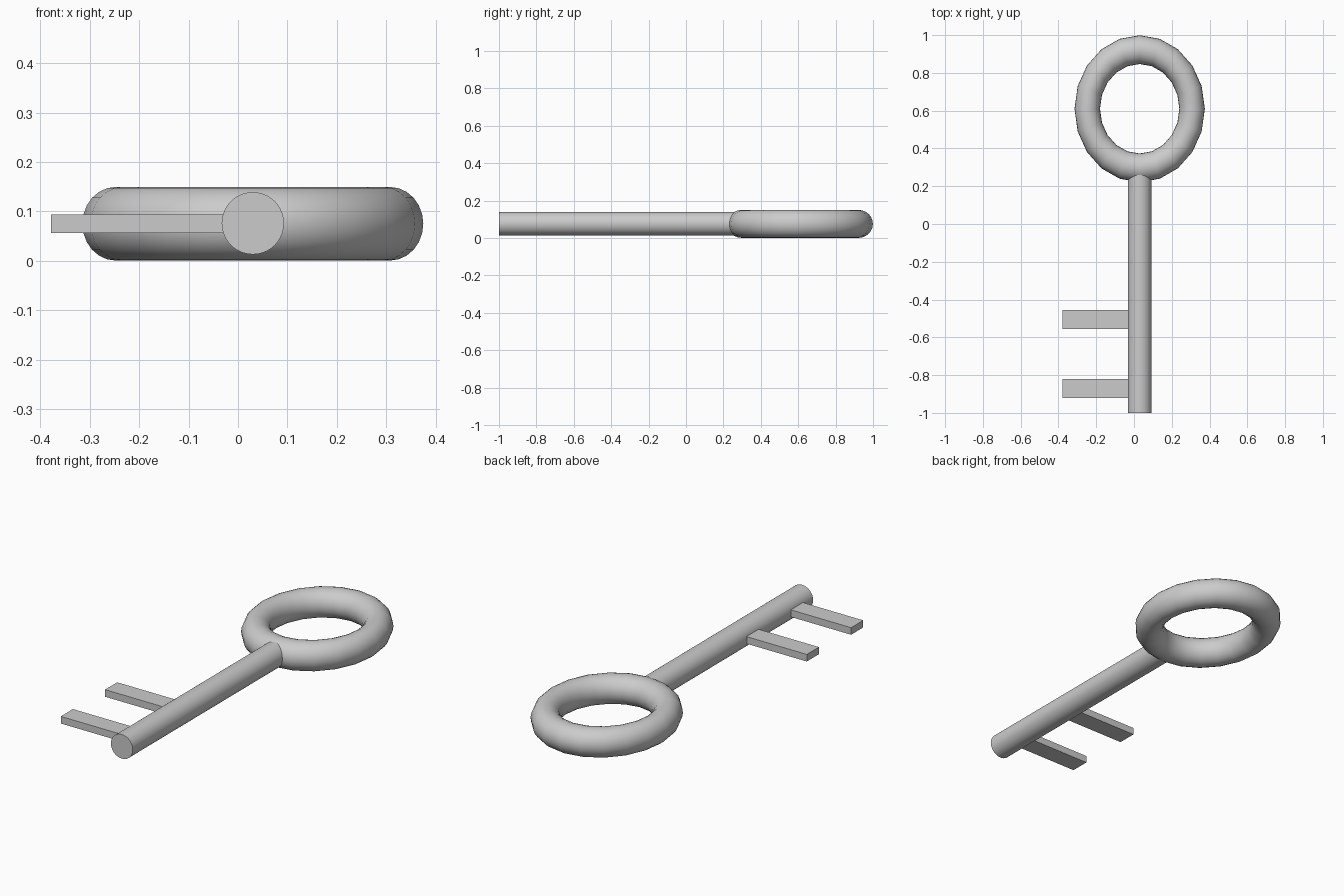
import bpy
import math

if "Cube" in bpy.data.objects:
    bpy.data.objects.remove(bpy.data.objects["Cube"])

CX, CZ = 0.03, 0.075      # key axis
RING_Y = 0.61


def smooth(obj):
    bpy.ops.object.shade_smooth_by_angle(angle=math.radians(35))


# Oval ring handle
bpy.ops.mesh.primitive_torus_add(major_segments=20, minor_segments=24,
                                 major_radius=0.2775, minor_radius=0.0675,
                                 location=(CX, RING_Y, CZ))
ring = bpy.context.object
ring.name = "ring_handle"
ring.scale = (1, 1.128, 0.0745 / 0.0675)
bpy.ops.object.transform_apply(location=False, rotation=False, scale=True)
smooth(ring)

# Round shaft, its back end buried in the ring
y0, y1 = -1.0, 0.30
bpy.ops.mesh.primitive_cylinder_add(vertices=40, radius=0.063, depth=y1 - y0,
                                    location=(CX, (y0 + y1) / 2, CZ + 0.001),
                                    rotation=(math.pi / 2, 0, 0))
shaft = bpy.context.object
shaft.name = "shaft"
smooth(shaft)

# Two flat teeth, rooted in the shaft
x0, x1 = -0.378, 0.0
for name, y in (("inner_tooth", -0.505), ("outer_tooth", -0.87)):
    bpy.ops.mesh.primitive_cube_add(size=1, location=((x0 + x1) / 2, y, CZ))
    tooth = bpy.context.object
    tooth.name = name
    tooth.scale = (x1 - x0, 0.10, 0.037)
    bpy.ops.object.transform_apply(location=False, rotation=False, scale=True)
